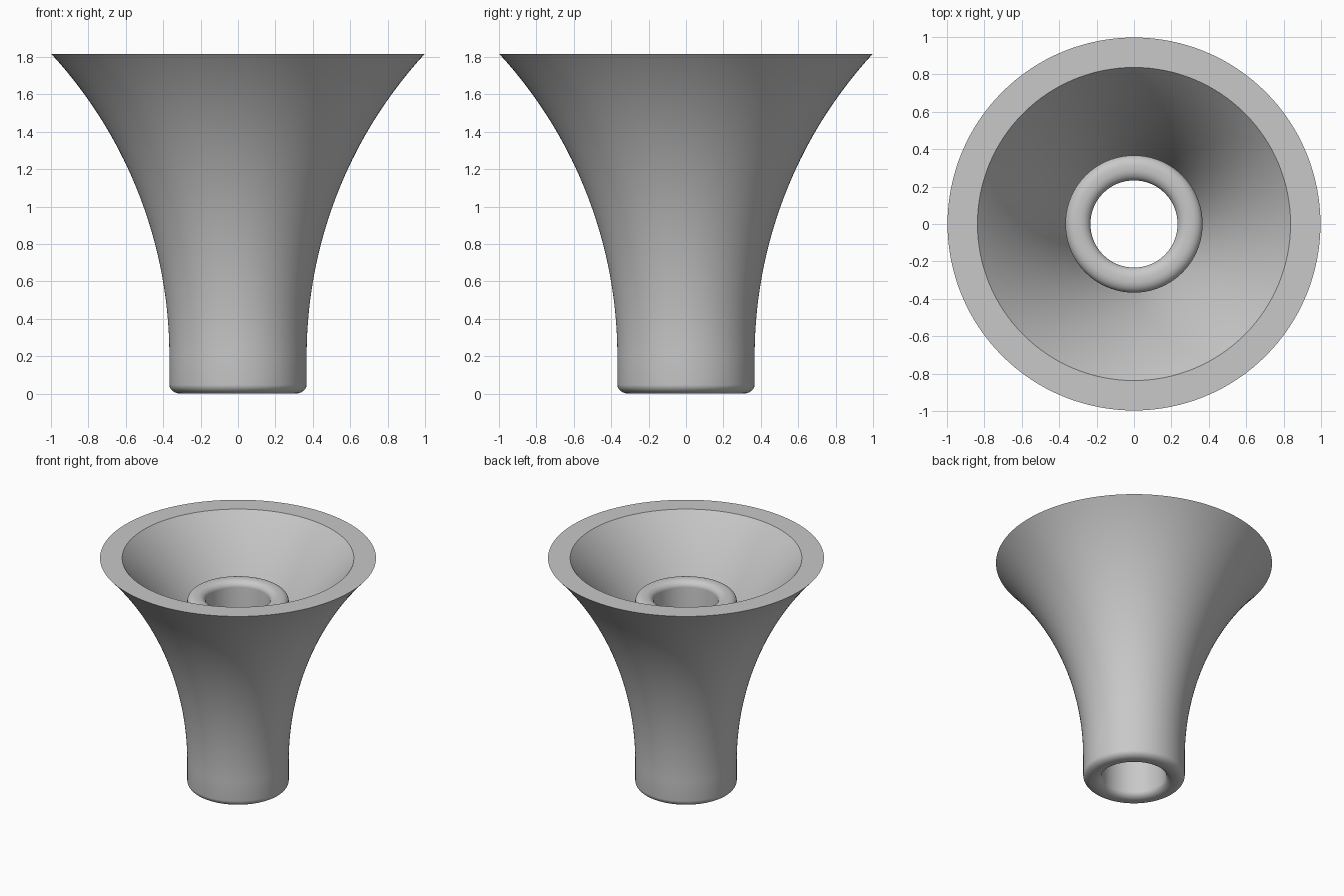
import bpy
import bmesh
import math

cube = bpy.data.objects.get("Cube")
if cube:
    bpy.data.objects.remove(cube, do_unlink=True)

SEGMENTS = 128
HEIGHT = 1.815          # rim of the flare
TUBE_TOP = 1.52         # lip of the inner tube
OUTER, BORE = 0.367, 0.233
LIP_R, LIP_Z = 0.06, 0.048   # radial and vertical rounding of the tube lips
FLARE_START = 0.2
FLARE_RADIUS = 2.385
WALL = 0.12
CENTRE = OUTER + FLARE_RADIUS


def flare(radius, z_from, z_to, steps):
    """Points on the arc of the flare between two heights."""
    points = []
    for i in range(steps + 1):
        z = z_from + (z_to - z_from) * i / steps
        points.append((CENTRE - math.sqrt(radius ** 2 - (z - FLARE_START) ** 2), z))
    return points


def corner(r, z, start, steps=8):
    """Quarter ellipse around (r, z), turning clockwise from start degrees."""
    points = []
    for i in range(steps + 1):
        a = math.radians(start - 90 * i / steps)
        points.append((r + LIP_R * math.cos(a), z + LIP_Z * math.sin(a)))
    return points


# Height where the inside of the flare meets the tube
inner_radius = FLARE_RADIUS + WALL
junction = FLARE_START + math.sqrt(inner_radius ** 2 - FLARE_RADIUS ** 2)

# Closed cross-section: outer flare, inner flare, tube lip, bore, base lip
top_z, base_z = TUBE_TOP - LIP_Z, LIP_Z
profile = flare(FLARE_RADIUS, FLARE_START, HEIGHT, 40)
profile += flare(inner_radius, HEIGHT, junction, 24)
profile += list(reversed(corner(OUTER - LIP_R, top_z, 90)))
profile += list(reversed(corner(BORE + LIP_R, top_z, 180)))
profile += list(reversed(corner(BORE + LIP_R, base_z, 270)))
profile += list(reversed(corner(OUTER - LIP_R, base_z, 360)))

# Revolve the section about the vertical axis
bm = bmesh.new()
verts = [bm.verts.new((r, 0, z)) for r, z in profile]
edges = [bm.edges.new((a, b)) for a, b in zip(verts, verts[1:] + verts[:1])]
bmesh.ops.spin(bm, geom=verts + edges, cent=(0, 0, 0), axis=(0, 0, 1),
               angle=math.tau, steps=SEGMENTS, use_merge=False)
bmesh.ops.remove_doubles(bm, verts=bm.verts, dist=0.0005)
bmesh.ops.recalc_face_normals(bm, faces=bm.faces)
mesh = bpy.data.meshes.new("flared_funnel")
bm.to_mesh(mesh)
bm.free()

funnel = bpy.data.objects.new("flared_funnel", mesh)
bpy.context.collection.objects.link(funnel)

# Plain grey material
grey = bpy.data.materials.new("light_grey")
grey.use_nodes = True
colour = (0.58, 0.58, 0.58, 1)
grey.diffuse_color = colour
grey.node_tree.nodes["Principled BSDF"].inputs["Base Color"].default_value = colour
mesh.materials.append(grey)

# Smooth shading with sharp rim
bpy.ops.object.select_all(action='DESELECT')
funnel.select_set(True)
bpy.context.view_layer.objects.active = funnel
bpy.ops.object.shade_smooth_by_angle(angle=math.radians(35))
